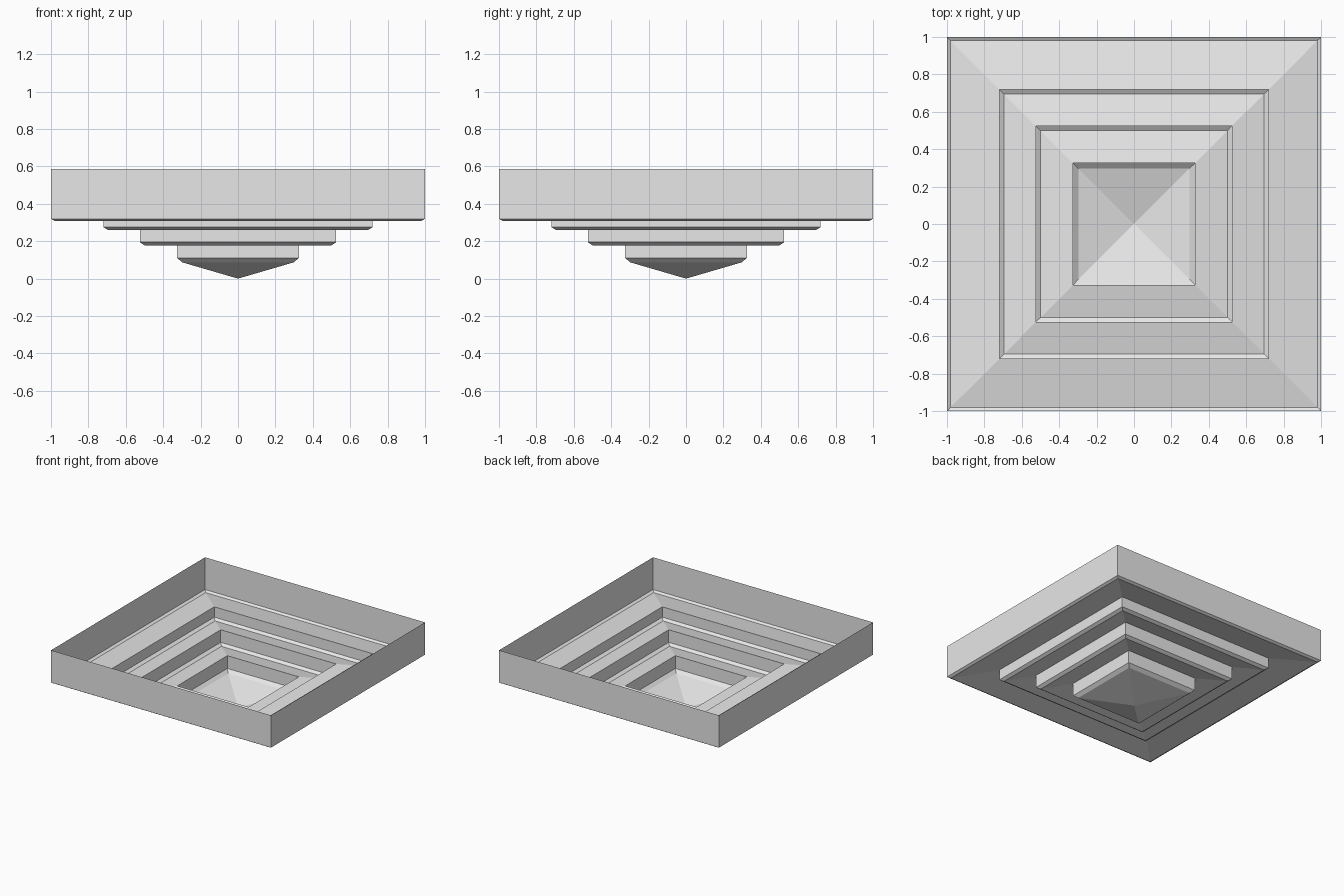
import bpy
import bmesh

cube = bpy.data.objects.get("Cube")
if cube:
    bpy.data.objects.remove(cube, do_unlink=True)

# Single plain grey finish
grey = bpy.data.materials.new("light_grey")
grey.use_nodes = True
grey.diffuse_color = (0.8, 0.8, 0.8, 1)
grey.node_tree.nodes["Principled BSDF"].inputs["Base Color"].default_value = (0.8, 0.8, 0.8, 1)

CORNERS = [(-1, -1), (1, -1), (1, 1), (-1, 1)]


def square_shell(name, profile):
    """Thin open shell through square rings of (half width, height); half width 0 is a point."""
    bm = bmesh.new()
    previous = None
    for half, z in profile:
        if half == 0:
            ring = [bm.verts.new((0, 0, z))] * 4
        else:
            ring = [bm.verts.new((x * half, y * half, z)) for x, y in CORNERS]
        if previous:
            for i in range(4):
                j = (i + 1) % 4
                face = [previous[j], previous[i], ring[i]]
                if half:
                    face.append(ring[j])
                bm.faces.new(face)
        previous = ring
    mesh = bpy.data.meshes.new(name)
    bm.to_mesh(mesh)
    bm.free()
    mesh.materials.append(grey)
    obj = bpy.data.objects.new(name, mesh)
    bpy.context.collection.objects.link(obj)
    return obj


# Each tier: wall down, chamfered lip, then a ledge rising to the next wall
square_shell("outer_rim", [(1, 0.585), (1, 0.32), (0.98, 0.308), (0.72, 0.36)])
square_shell("upper_step", [(0.72, 0.36), (0.72, 0.275), (0.695, 0.26), (0.525, 0.298)])
square_shell("middle_step", [(0.525, 0.298), (0.525, 0.195), (0.5, 0.178), (0.325, 0.215)])

# Lowest tier ends in a shallow inverted pyramid
square_shell("lower_tip", [(0.325, 0.215), (0.325, 0.11), (0.298, 0.087), (0, 0)])
